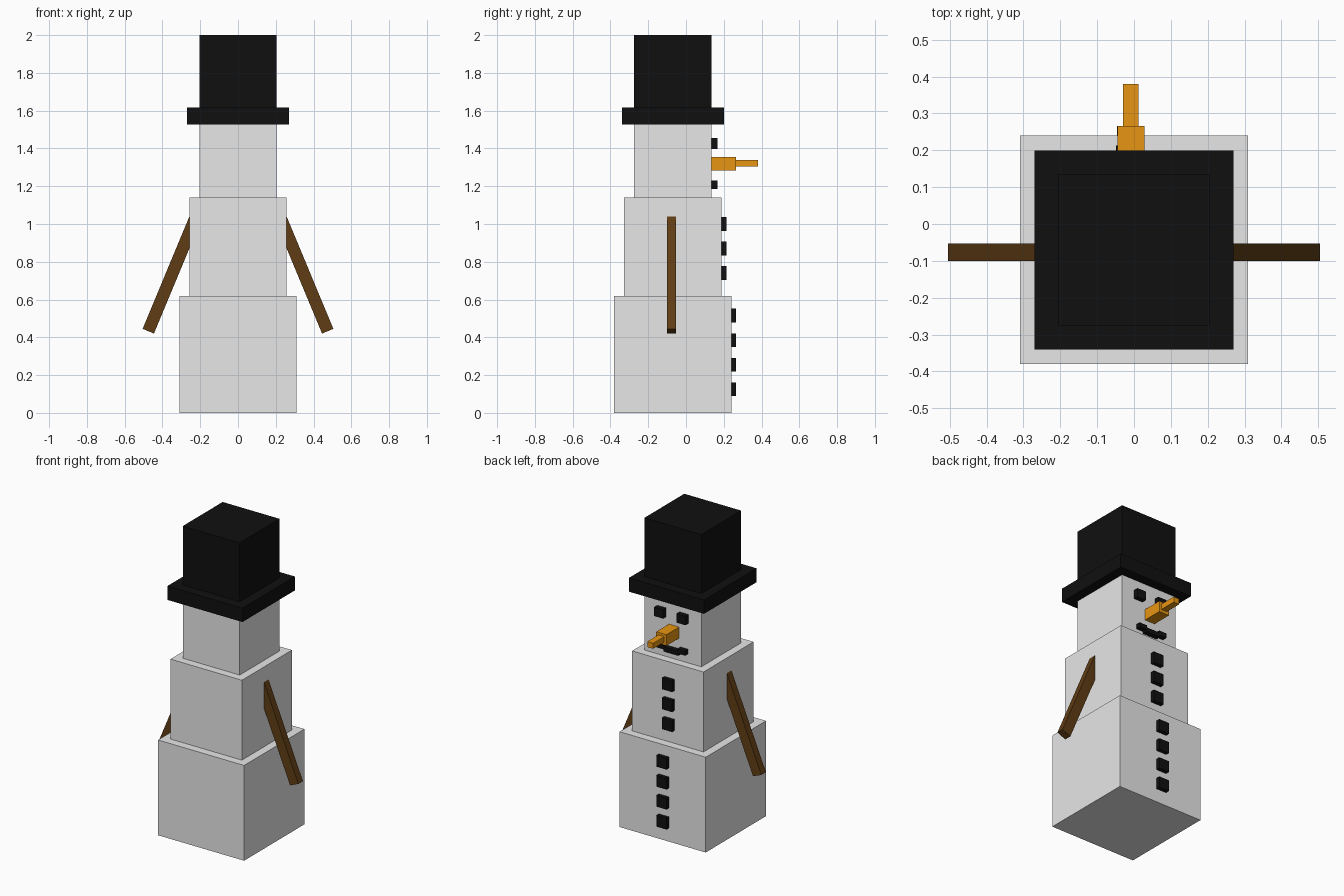
import bpy
import math

if "Cube" in bpy.data.objects:
    bpy.data.objects.remove(bpy.data.objects["Cube"])


def material(name, rgb):
    m = bpy.data.materials.new(name)
    m.diffuse_color = (*rgb, 1.0)
    m.use_nodes = True
    m.node_tree.nodes["Principled BSDF"].inputs["Base Color"].default_value = m.diffuse_color
    return m


SNOW = material("snow_white", (0.8, 0.8, 0.8))
BLACK = material("coal_black", (0.005, 0.005, 0.005))
ORANGE = material("carrot_orange", (0.8, 0.3, 0.006))
BROWN = material("branch_brown", (0.115, 0.046, 0.007))


def box(name, centre, size, mat, tilt=0.0):
    """Box from centre and full size, tilted about the y axis."""
    bpy.ops.mesh.primitive_cube_add(size=1, location=centre, rotation=(0, tilt, 0))
    ob = bpy.context.object
    ob.name = name
    ob.scale = size
    ob.data.materials.append(mat)
    return ob


def block(name, half, z0, z1, mat):
    """Square block on the body axis."""
    box(name, (0, AXIS_Y, (z0 + z1) / 2), (2 * half, 2 * half, z1 - z0), mat)


AXIS_Y = -0.07

# Stacked snow blocks
block("lower_body", 0.31, 0.0, 0.62, SNOW)
block("middle_body", 0.257, 0.62, 1.14, SNOW)
block("head", 0.205, 1.14, 1.53, SNOW)

# Hat
block("hat_brim", 0.27, 1.527, 1.617, BLACK)
block("hat_crown", 0.205, 1.617, 2.0, BLACK)

# Coat buttons
for i in range(4):
    box("lower_button", (-0.009, 0.2525, 0.125 + 0.13 * i), (0.073, 0.027, 0.073), BLACK)
for i in range(3):
    box("middle_button", (-0.012, 0.2, 0.74 + 0.13 * i), (0.073, 0.027, 0.073), BLACK)

# Eyes and smile
for side in (-1, 1):
    box("eye", (0.08 * side, 0.15, 1.427), (0.064, 0.034, 0.058), BLACK)
    box("mouth_corner", (-0.007 + 0.075 * side, 0.15, 1.214), (0.055, 0.034, 0.03), BLACK)
box("mouth_middle", (-0.007, 0.15, 1.2), (0.105, 0.034, 0.03), BLACK)

# Carrot nose
box("nose_base", (-0.0085, 0.198, 1.32), (0.073, 0.136, 0.072), ORANGE)
box("nose_tip", (-0.0085, 0.322, 1.322), (0.042, 0.116, 0.036), ORANGE)

# Branch arms, their upper ends sunk in the middle block
ARM_TILT = math.radians(22.6)
ARM_LENGTH = 0.69
for side in (-1, 1):
    x = 0.475 - math.sin(ARM_TILT) * ARM_LENGTH / 2
    z = 0.4325 + math.cos(ARM_TILT) * ARM_LENGTH / 2
    box("arm", (side * x, -0.077, z), (0.065, 0.047, ARM_LENGTH), BROWN, -side * ARM_TILT)
